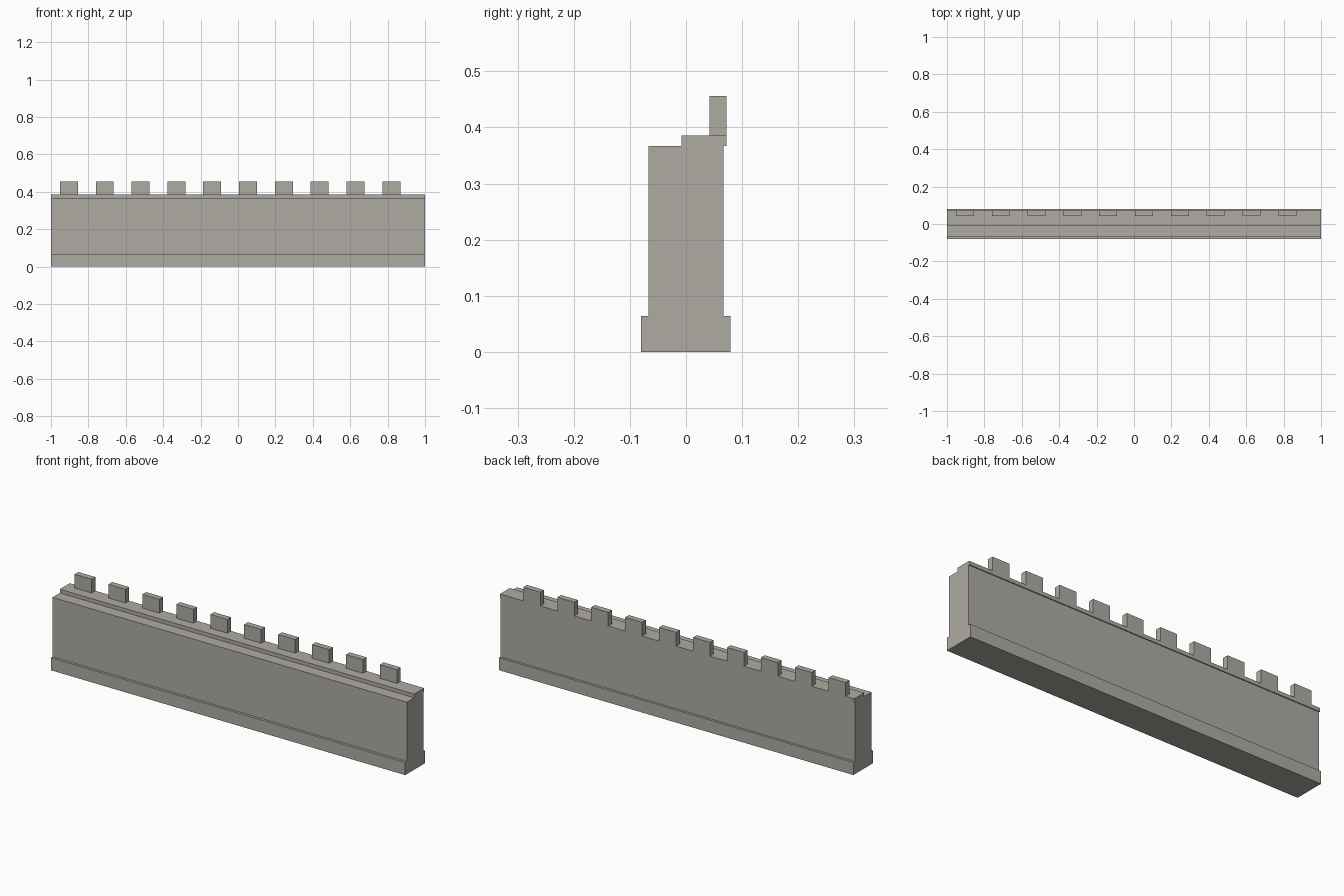
import bpy

cube = bpy.data.objects.get("Cube")
if cube:
    bpy.data.objects.remove(cube, do_unlink=True)

# Stone colour
stone = bpy.data.materials.new("warm grey stone")
stone.use_nodes = True
colour = (0.43, 0.41, 0.37, 1)
stone.diffuse_color = colour
stone.node_tree.nodes["Principled BSDF"].inputs["Base Color"].default_value = colour


def box(name, x, y, z):
    """Box spanning the given (low, high) range on each axis."""
    bpy.ops.mesh.primitive_cube_add(size=1)
    ob = bpy.context.object
    ob.name = name
    ob.location = [(a + b) / 2 for a, b in (x, y, z)]
    ob.scale = [b - a for a, b in (x, y, z)]
    bpy.ops.object.transform_apply(location=False, rotation=False, scale=True)
    ob.data.materials.append(stone)
    return ob


# Footing, wall and overhanging walkway slab
LENGTH = (-1, 1)
box("wall_footing", LENGTH, (-0.08, 0.079), (0, 0.064))
box("wall_body", LENGTH, (-0.067, 0.067), (0.064, 0.367))
box("walkway_slab", LENGTH, (-0.008, 0.072), (0.367, 0.386))

# Row of merlons along the back edge
merlon = box("merlons", (-0.952, -0.856), (0.042, 0.072), (0.386, 0.456))
row = merlon.modifiers.new("merlon_row", "ARRAY")
row.count = 10
row.use_relative_offset = False
row.use_constant_offset = True
row.constant_offset_displace = (0.1915, 0, 0)
